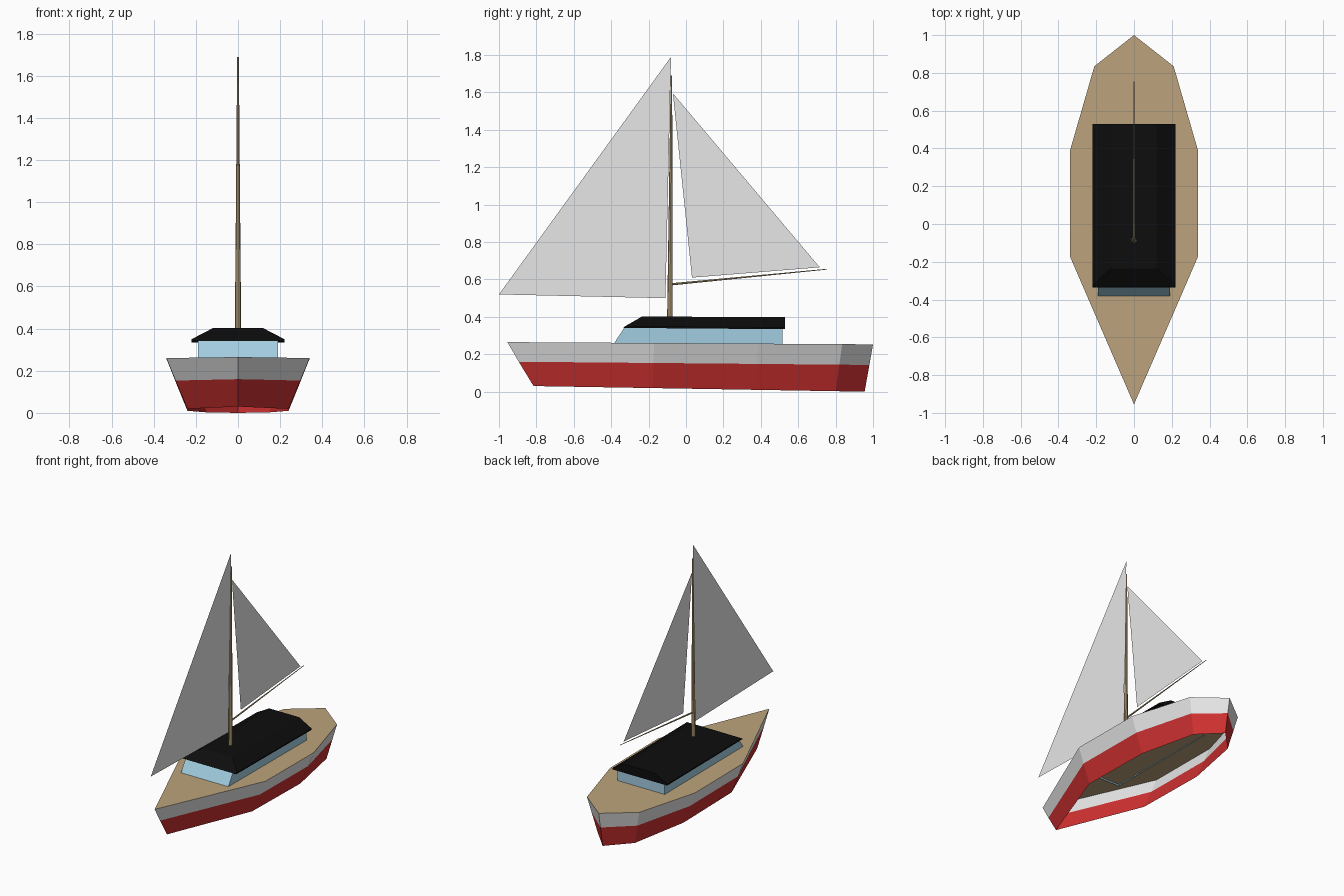
import bpy, bmesh
from mathutils import Vector

if "Cube" in bpy.data.objects:
    bpy.data.objects.remove(bpy.data.objects["Cube"])


def material(name, rgb):
    m = bpy.data.materials.new(name)
    m.diffuse_color = (*rgb, 1)
    m.use_nodes = True
    m.node_tree.nodes["Principled BSDF"].inputs["Base Color"].default_value = m.diffuse_color
    return m


WHITE = material("off_white", (0.80, 0.80, 0.80))
RED = material("hull_red", (0.62, 0.03, 0.03))
WOOD = material("wood", (0.50, 0.37, 0.20))
BLUE = material("cabin_blue", (0.36, 0.61, 0.75))
BLACK = material("roof_black", (0.004, 0.004, 0.004))


def build(name, verts, faces, *mats):
    me = bpy.data.meshes.new(name)
    me.from_pydata(verts, [], faces)
    for m in mats:
        me.materials.append(m)
    bm = bmesh.new()
    bm.from_mesh(me)
    bmesh.ops.recalc_face_normals(bm, faces=bm.faces)
    bm.to_mesh(me)
    bm.free()
    ob = bpy.data.objects.new(name, me)
    bpy.context.collection.objects.link(ob)
    return ob


def loft(rings, cap_bottom=True, cap_top=True):
    """Join equal-length rings, listed bottom to top, with quads."""
    n = len(rings[0])
    verts = [v for r in rings for v in r]
    faces = [(k*n + i, k*n + (i+1) % n, (k+1)*n + (i+1) % n, (k+1)*n + i)
             for k in range(len(rings) - 1) for i in range(n)]
    if cap_bottom:
        faces.append(tuple(range(n))[::-1])
    if cap_top:
        faces.append(tuple(range((len(rings) - 1) * n, len(rings) * n)))
    return verts, faces


def hull_ring(half, z_bow, z_stern):
    """Mirror a half outline (bow to stern) and slope it from bow to stern."""
    y0, y1 = half[0][1], half[-1][1]
    outline = half + [(-x, y) for x, y in half[-2:0:-1]]
    return [(x, y, z_bow + (z_stern - z_bow) * (y - y0) / (y1 - y0)) for x, y in outline]


def box_ring(x, y0, y1, z0, z1):
    return [(-x, y0, z0), (x, y0, z0), (x, y1, z1), (-x, y1, z1)]


# hull: red below, white above, wooden deck, open underneath
top = [(0, -0.955), (0.34, -0.17), (0.34, 0.385), (0.21, 0.835), (0, 1.0)]
bottom = [(0, -0.815), (0.24, -0.18), (0.24, 0.37), (0.15, 0.80), (0, 0.955)]
middle = [tuple(b + (t - b) * 0.565 for t, b in zip(tp, bp)) for tp, bp in zip(top, bottom)]
rings = [hull_ring(bottom, 0.03, 0.0), hull_ring(middle, 0.16, 0.143), hull_ring(top, 0.265, 0.253)]
hull = build("hull", *loft(rings, cap_bottom=False), RED, WHITE, WOOD)
for p in hull.data.polygons:
    if abs(p.normal.z) > 0.9:
        p.material_index = 2
    else:
        p.material_index = 1 if p.center.z > 0.15 else 0

# cabin with raked front
build("cabin", *loft([box_ring(0.19, -0.388, 0.515, 0.253, 0.250),
                      box_ring(0.19, -0.325, 0.515, 0.350, 0.345)], cap_bottom=False), BLUE)

# roof with thin eaves and sloping front and sides
build("cabin_roof", *loft([box_ring(0.22, -0.335, 0.53, 0.341, 0.334),
                           box_ring(0.22, -0.325, 0.53, 0.350, 0.343),
                           box_ring(0.12, -0.235, 0.53, 0.402, 0.398)]), BLACK)


# mast and boom
def spar(name, a, b, r1, r2, sides=8):
    a, b = Vector(a), Vector(b)
    bpy.ops.mesh.primitive_cone_add(vertices=sides, radius1=r1, radius2=r2,
                                    depth=(b - a).length, location=(a + b) / 2)
    ob = bpy.context.object
    ob.name = name
    ob.rotation_euler = (b - a).to_track_quat('Z', 'Y').to_euler()
    ob.data.materials.append(WOOD)


spar("mast", (0, -0.086, 0.39), (0, -0.078, 1.69), 0.015, 0.004)
spar("boom", (0, -0.08, 0.574), (0, 0.755, 0.655), 0.006, 0.002)

# flat triangular sails
build("front_sail", [(0, -1, 0.52), (0, -0.11, 0.50), (0, -0.08, 1.79)], [(0, 1, 2)], WHITE)
build("rear_sail", [(0, 0.032, 0.61), (0, 0.715, 0.665), (0, -0.07, 1.595)], [(0, 1, 2)], WHITE)
